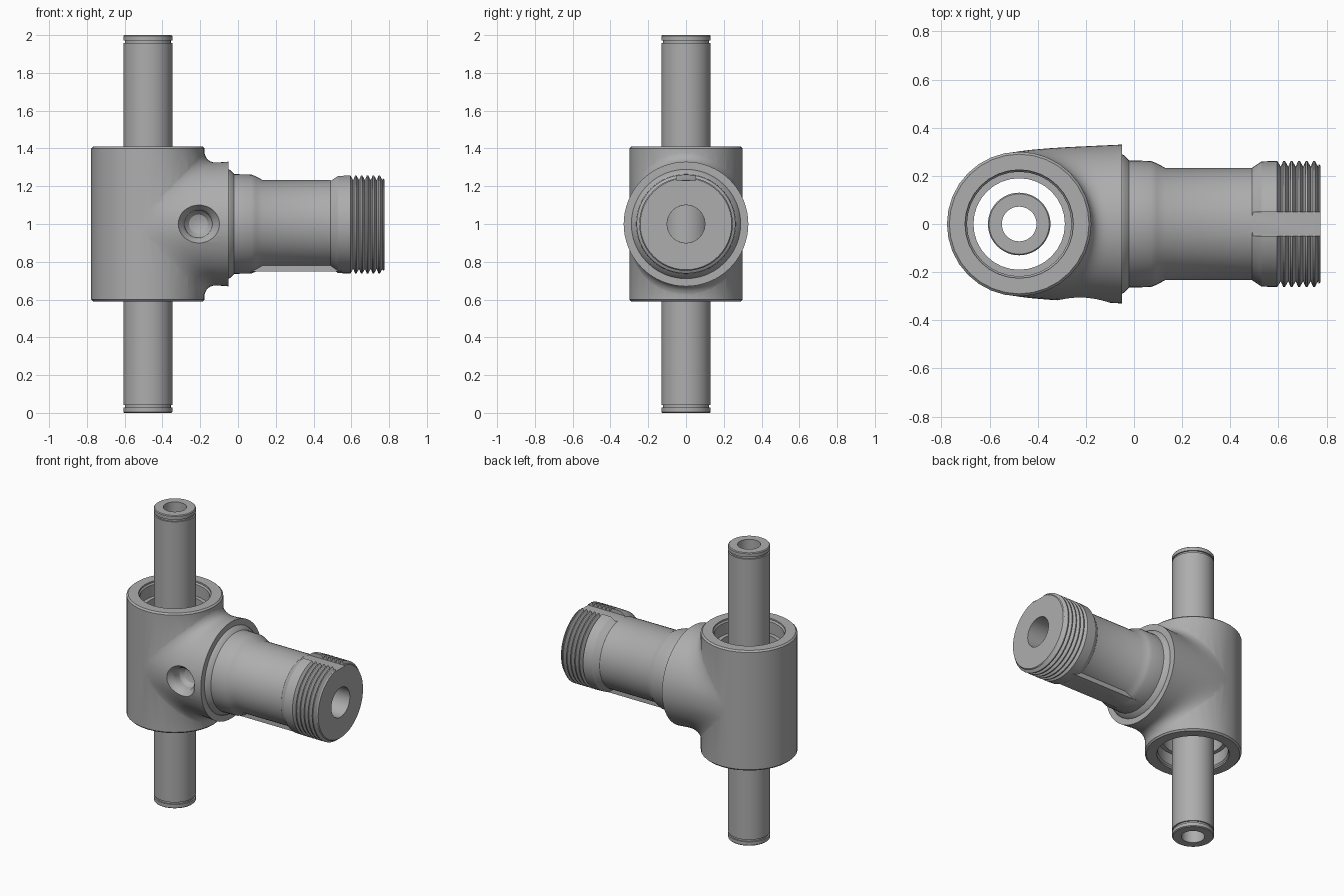
import bpy, bmesh
from math import sin, cos, asin, pi, tau
from mathutils import Vector

if "Cube" in bpy.data.objects:
    bpy.data.objects.remove(bpy.data.objects["Cube"])

steel = bpy.data.materials.new("plain grey steel")
steel.use_nodes = True
GREY = (0.42, 0.42, 0.42, 1)
steel.diffuse_color = GREY
steel.node_tree.nodes["Principled BSDF"].inputs["Base Color"].default_value = GREY

PIN_X = -0.477   # axis of the upright housing
MID_Z = 1.0      # axis of the side stem


def finish(name, bm):
    bmesh.ops.recalc_face_normals(bm, faces=bm.faces)
    mesh = bpy.data.meshes.new(name)
    bm.to_mesh(mesh)
    bm.free()
    mesh.materials.append(steel)
    obj = bpy.data.objects.new(name, mesh)
    bpy.context.collection.objects.link(obj)
    return obj


def bridge(bm, a, b):
    n = len(a)
    for i in range(n):
        bm.faces.new((a[i], a[(i + 1) % n], b[(i + 1) % n], b[i]))


def revolve(name, profile, axis, origin, segs=32, tube=False):
    """Spin (radius, height) points about an axis; a tube closes on itself."""
    place = {"x": lambda c, s, h: (h, c, s),
             "y": lambda c, s, h: (c, h, s),
             "z": lambda c, s, h: (c, s, h)}[axis]
    bm = bmesh.new()
    rings = []
    for r, h in profile:
        rings.append([bm.verts.new(Vector(origin) + Vector(
            place(r * cos(tau * i / segs), r * sin(tau * i / segs), h)))
            for i in range(segs)])
    for a, b in zip(rings, rings[1:]):
        bridge(bm, a, b)
    if tube:
        bridge(bm, rings[-1], rings[0])
    else:
        bm.faces.new(rings[0])
        bm.faces.new(rings[-1])
    return finish(name, bm)


def box(name, low, high):
    bm = bmesh.new()
    bmesh.ops.create_cube(bm, size=1)
    low, high = Vector(low), Vector(high)
    for v in bm.verts:
        v.co = (low + high) / 2 + v.co * (high - low)
    return finish(name, bm)


def combine(obj, tool, operation):
    mod = obj.modifiers.new(operation.title(), "BOOLEAN")
    mod.operation, mod.object, mod.solver = operation, tool, "EXACT"
    bpy.context.view_layer.objects.active = obj
    bpy.ops.object.modifier_apply(modifier=mod.name)
    bpy.data.objects.remove(tool)


def boss_blend(segs=64, steps=8):
    """Round flange whose sides sweep out into the housing wall."""
    bm = bmesh.new()
    rings = [[] for _ in range(steps + 2)]
    for i in range(segs):
        a = tau * i / segs
        turn = asin(max(-1, min(1, 0.31 * cos(a) / 0.3)))
        rim = Vector((-0.05, 0.33 * cos(a), MID_Z + 0.33 * sin(a)))
        corner = Vector((PIN_X + 0.3 * cos(turn), 0.31 * cos(a), MID_Z + 0.32 * sin(a)))
        start = corner.lerp(rim, 0.55)
        end = Vector((PIN_X + 0.296 * cos(turn * 1.15), 0.296 * sin(turn * 1.15),
                      MID_Z + 0.4 * sin(a)))
        rings[0].append(bm.verts.new(rim))
        for k in range(steps + 1):
            t = k / steps
            p = start.lerp(corner, t).lerp(corner.lerp(end, t), t)
            rings[k + 1].append(bm.verts.new(p))
    for a, b in zip(rings, rings[1:]):
        bridge(bm, a, b)
    bm.faces.new(rings[0])
    core = bm.verts.new((PIN_X, 0, MID_Z))
    last = rings[-1]
    for i in range(segs):
        bm.faces.new((last[i], last[(i + 1) % segs], core))
    return finish("boss_blend", bm)


# Housing with side boss, stepped bore, cross bore and front dimple
housing = revolve("housing", [(0.29, 0.59), (0.3, 0.6), (0.3, 1.4), (0.29, 1.41)],
                  "z", (PIN_X, 0, 0))
combine(housing, boss_blend(), "UNION")
combine(housing, revolve("bore_cutter",
        [(0.225, 0.5), (0.225, 0.6), (0.217, 0.61), (0.217, 0.69), (0.19, 0.69),
         (0.19, 1.31), (0.217, 1.31), (0.217, 1.39), (0.225, 1.4), (0.225, 1.5)],
        "z", (PIN_X, 0, 0)), "DIFFERENCE")
combine(housing, revolve("cross_cutter", [(0.1, -0.4), (0.1, 0.1)],
                         "x", (0, 0, MID_Z)), "DIFFERENCE")
combine(housing, revolve("dimple_cutter",
        [(0.13, -0.36), (0.1, -0.305), (0.083, -0.29), (0.073, -0.27), (0.07, -0.23),
         (0.05, -0.205), (0.02, -0.195)],
        "y", (-0.21, 0, MID_Z)), "DIFFERENCE")

# Hollow pin with a retaining groove at each end
half = [(0.125, 0), (0.13, 0.005), (0.13, 0.028), (0.121, 0.028),
        (0.121, 0.042), (0.13, 0.042)]
outer = half + [(r, 2 - h) for r, h in reversed(half)]
pin = revolve("pin", outer + [(0.072, 2), (0.072, 0)], "z", (PIN_X, 0, 0), 48, True)

# Side stem: shoulder, neck, flared collar and threaded end
stem_profile = [(0.1, -0.051), (0.29, -0.051), (0.285, -0.04), (0.264, -0.02),
                (0.262, 0.07), (0.252, 0.095), (0.233, 0.13), (0.233, 0.49),
                (0.24, 0.5), (0.26, 0.53), (0.262, 0.595), (0.238, 0.61)]
for k in range(5):
    x = 0.61 + 0.031 * k
    stem_profile += [(0.262, x + 0.01), (0.262, x + 0.017), (0.238, x + 0.031)]
stem_profile += [(0.248, 0.768), (0.242, 0.775), (0.1, 0.775)]
stem = revolve("threaded_stem", stem_profile, "x", (0, 0, MID_Z), 48, True)
# Raised flat along the underside of the neck
combine(stem, box("rib", (0.05, -0.075, 0.748), (0.55, 0.075, 0.8)), "UNION")
# Keyway across the top of the thread
combine(stem, box("key_cutter", (0.49, -0.05, 1.231), (0.8, 0.05, 1.35)), "DIFFERENCE")

for obj in (housing, pin, stem):
    bpy.ops.object.select_all(action="DESELECT")
    obj.select_set(True)
    bpy.context.view_layer.objects.active = obj
    bpy.ops.object.shade_smooth_by_angle(angle=pi / 6)
